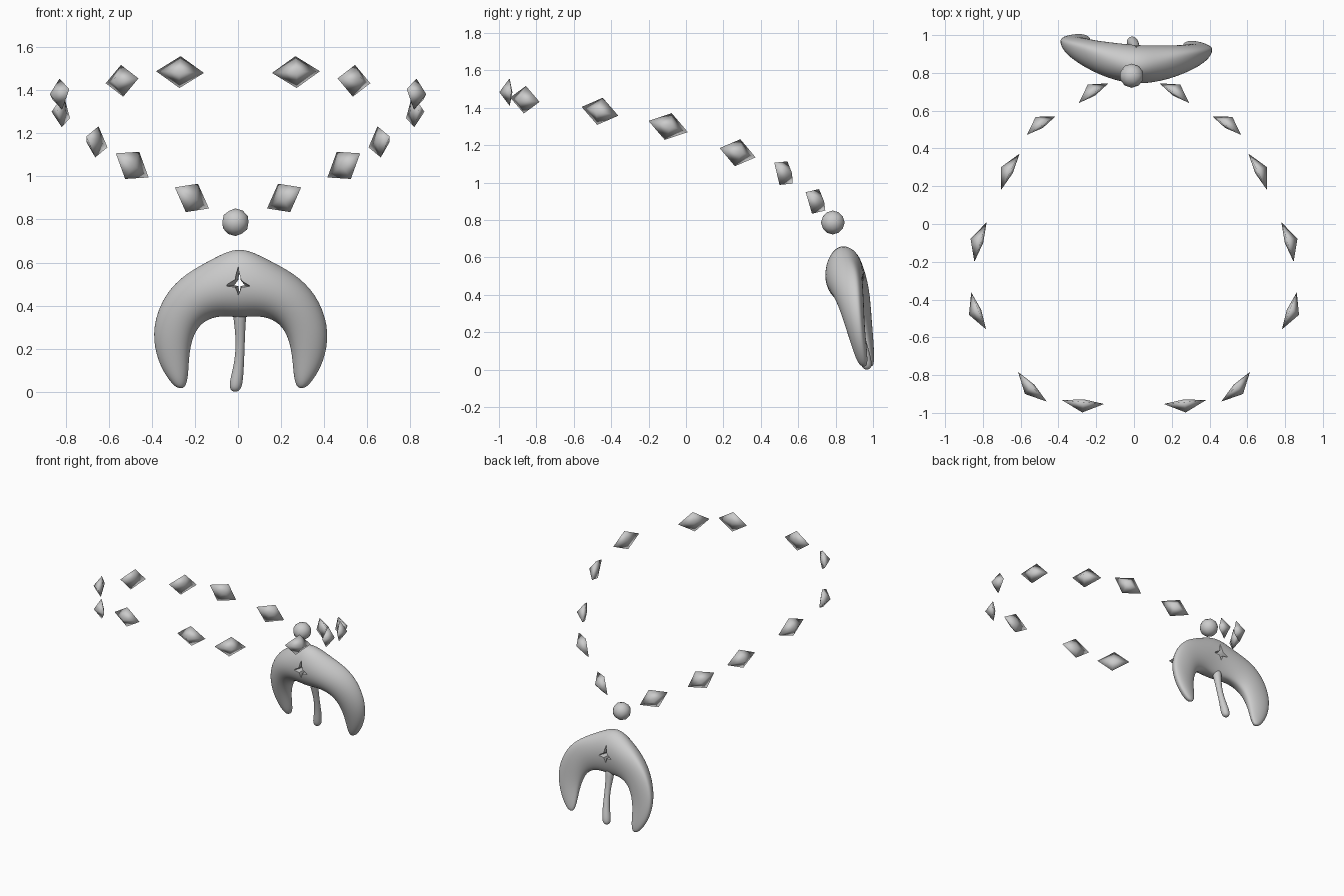
import bpy, bmesh, math
from mathutils import Vector, Matrix

cube = bpy.data.objects.get("Cube")
if cube:
    bpy.data.objects.remove(cube, do_unlink=True)

grey = bpy.data.materials.new("light_grey")
grey.use_nodes = True
grey.diffuse_color = (0.6, 0.6, 0.6, 1)
grey.node_tree.nodes["Principled BSDF"].inputs["Base Color"].default_value = (0.6, 0.6, 0.6, 1)


def finish(name, bm):
    bmesh.ops.recalc_face_normals(bm, faces=bm.faces)
    mesh = bpy.data.meshes.new(name)
    bm.to_mesh(mesh)
    bm.free()
    mesh.materials.append(grey)
    mesh.shade_smooth()
    obj = bpy.data.objects.new(name, mesh)
    bpy.context.collection.objects.link(obj)
    return obj


def loft(name, rings):
    """Skin a closed tube through rings of equal point count."""
    bm = bmesh.new()
    loops = [[bm.verts.new(p) for p in ring] for ring in rings]
    n = len(loops[0])
    for a, b in zip(loops, loops[1:]):
        for i in range(n):
            j = (i + 1) % n
            bm.faces.new((a[i], a[j], b[j], b[i]))
    bm.faces.new(loops[0])
    bm.faces.new(loops[-1])
    return finish(name, bm)


def apply(obj, kind, **settings):
    mod = obj.modifiers.new(kind.title(), kind)
    for key, value in settings.items():
        setattr(mod, key, value)
    bpy.ops.object.select_all(action='DESELECT')
    bpy.context.view_layer.objects.active = obj
    obj.select_set(True)
    bpy.ops.object.modifier_apply(modifier=mod.name)


# Necklace beads: flattened diamonds strung between two tips, mirrored in x
bead_tips = [
    ((-.293, .64, .949), (-.135, .745, .851)),
    ((-.567, .472, 1.107), (-.415, .57, .995)),
    ((-.704, .18, 1.185), (-.606, .372, 1.135)),
    ((-.845, -.2, 1.33), (-.78, .01, 1.27)),
    ((-.783, -.558, 1.405), (-.862, -.362, 1.358)),
    ((-.462, -.94, 1.455), (-.614, -.783, 1.432)),
    ((-.158, -.953, 1.48), (-.38, -.933, 1.488)),
]
for side, sign in (("right", 1), ("left", -1)):
    for number, tips in enumerate(bead_tips, 1):
        a, b = (Vector((p[0] * sign, p[1], p[2])) for p in tips)
        mid, along = (a + b) / 2, (b - a).normalized()
        up = (Vector((0, 0, 1)) - along * along.z).normalized()
        out = along.cross(up)
        if out.dot(Vector((mid.x, mid.y, 0))) < 0:
            out = -out
        bm = bmesh.new()
        rim = [bm.verts.new(p) for p in (a, mid + up * .074, b, mid - up * .074)]
        for apex in (out * .055, out * -.015):
            tip = bm.verts.new(mid + apex)
            for i in range(4):
                bm.faces.new((rim[i], rim[(i + 1) % 4], tip))
        finish(f"{side}_bead_{number}", bm)

# Round bead above the pendant
bm = bmesh.new()
bmesh.ops.create_icosphere(bm, subdivisions=2, radius=.064,
                           matrix=Matrix.Translation((-.012, .785, .787)))
finish("round_bead", bm)

# Pendant wings: outer x, outer z, inner x, inner z, edge y, front y, back y
stations = [
    (0, .69, 0, .335, .83, .735, .95),
    (.13, .62, .09, .35, .86, .75, .955),
    (.255, .555, .17, .325, .91, .785, .96),
    (.355, .46, .215, .265, .93, .825, .97),
    (.415, .31, .235, .18, .945, .865, .975),
    (.4, .17, .24, .1, .955, .9, .985),
    (.35, .07, .248, .045, .965, .925, .99),
    (.3, .015, .265, .015, .97, .95, .985),
]


def section(s, sign):
    ox, oz, ix, iz, edge, front, back = s
    inner_y = front * .3 + back * .7
    ring = []
    for k in range(12):
        angle = math.tau * k / 12
        t = (1 - math.cos(angle)) / 2
        base = edge + (inner_y - edge) * t
        depth = (front if k < 6 else back) - base
        ring.append((sign * (ox + (ix - ox) * t), base + depth * abs(math.sin(angle)),
                     oz + (iz - oz) * t))
    return ring


rings = [section(s, -1) for s in reversed(stations)] + [section(s, 1) for s in stations[1:]]
pendant = loft("pendant_wings", rings)
apply(pendant, 'SUBSURF', levels=2)

# Star-shaped opening, flared towards both faces
star = [(0, .075), (.014, .012), (.06, -.02), (.014, -.026),
        (0, -.065), (-.014, -.026), (-.06, -.02), (-.014, .012)]
cutter = loft("star_cutter", [
    [(x * sx, y, .51 + z * sz) for x, z in star]
    for y, sx, sz in ((.68, 1.3, 1.1), (.85, .4, .75), (1.02, 1.3, 1.1))])
cutter.hide_render = True
apply(pendant, 'BOOLEAN', operation='DIFFERENCE', object=cutter, solver='EXACT')
bpy.data.objects.remove(cutter, do_unlink=True)
turn = Matrix.Translation((.008, .87, 0)) @ Matrix.Rotation(-.06, 4, 'Z') @ Matrix.Translation((0, -.87, 0))
pendant.data.transform(turn)
bpy.ops.object.shade_smooth_by_angle(angle=math.radians(40))

# Pendant tail: tapered stem ending in a rounded drop (x, y, z, radius)
stem = [(.008, .89, .4, .04), (.008, .9, .33, .03), (.012, .925, .22, .021), (.004, .95, .12, .026),
        (-.008, .962, .05, .034), (-.012, .966, .015, .03), (-.013, .967, 0, .012)]
tail = loft("pendant_tail", [
    [(x + r * math.cos(math.tau * k / 8), y + r * math.sin(math.tau * k / 8), z) for k in range(8)]
    for x, y, z, r in stem])
apply(tail, 'SUBSURF', levels=2)
